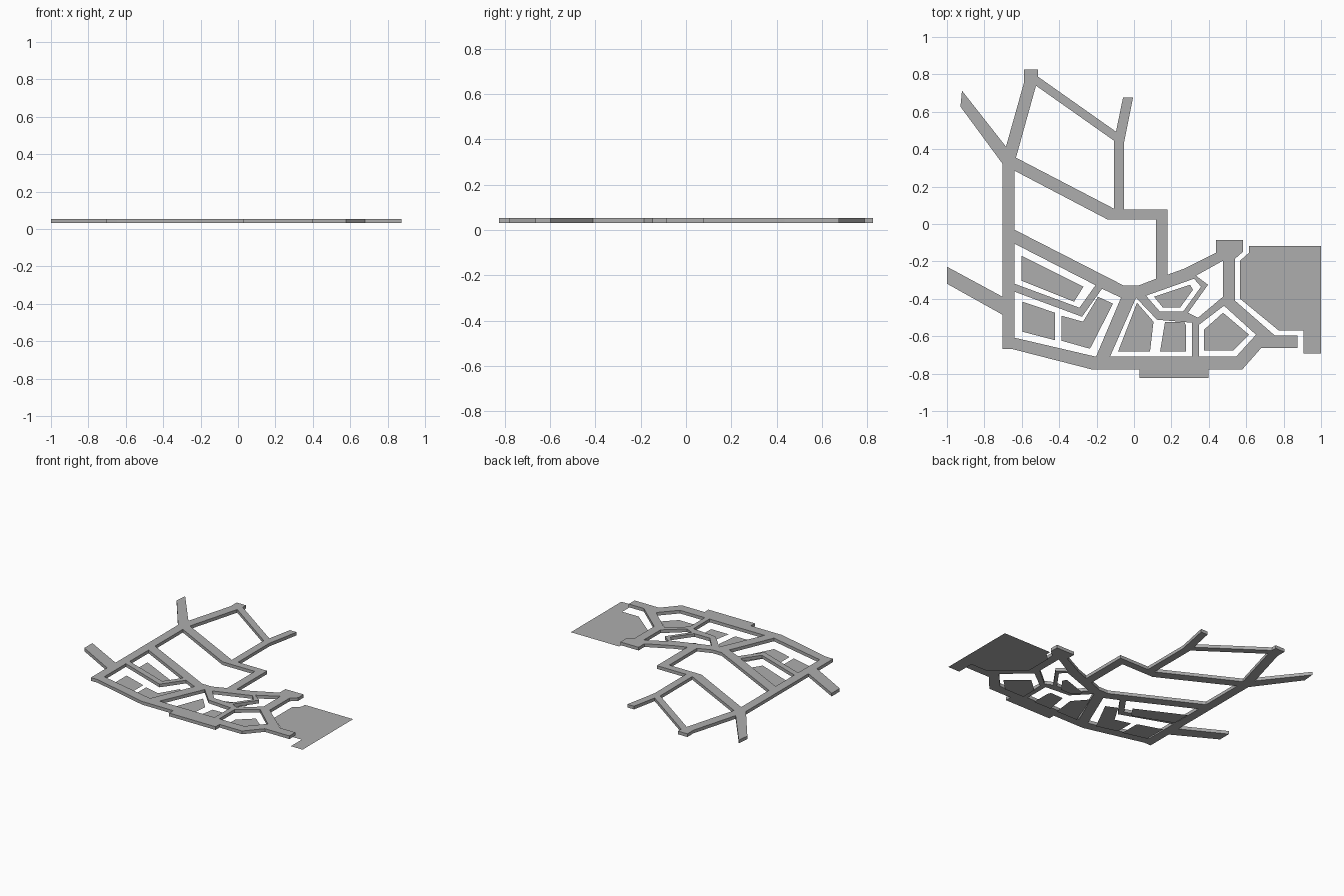
import bpy, bmesh

if "Cube" in bpy.data.objects:
    bpy.data.objects.remove(bpy.data.objects["Cube"])

# Plan drawing units: 187 per model unit, origin at the upper left, y down
UNIT, CX, CY = 187.0, 1134.0, 224.3
ROAD_BOTTOM, ROAD_TOP = 0.031, 0.054

stone = bpy.data.materials.new("light grey")
stone.diffuse_color = (0.42, 0.42, 0.42, 1)
stone.use_nodes = True
stone.node_tree.nodes["Principled BSDF"].inputs["Base Color"].default_value = stone.diffuse_color


def plan(points):
    return [((x - CX) / UNIT, (CY - y) / UNIT) for x, y in points]


def add_object(name, mesh):
    mesh.materials.clear()
    mesh.materials.append(stone)
    obj = bpy.data.objects.new(name, mesh)
    bpy.context.collection.objects.link(obj)
    return obj


def flat_plate(name, points):
    """Single flat face lying on the ground."""
    bm = bmesh.new()
    face = bm.faces.new([bm.verts.new((x, y, 0)) for x, y in plan(points)])
    face.normal_update()
    if face.normal.z < 0:
        face.normal_flip()
    mesh = bpy.data.meshes.new(name)
    bm.to_mesh(mesh)
    bm.free()
    add_object(name, mesh)


def slab_with_holes(name, loops, z0, z1):
    """Filled 2D curve with holes, extruded and turned into a mesh."""
    curve = bpy.data.curves.new(name + "_profile", 'CURVE')
    curve.dimensions = '2D'
    curve.fill_mode = 'BOTH'
    curve.extrude = (z1 - z0) / 2
    for loop in loops:
        pts = plan(loop)
        spline = curve.splines.new('POLY')
        spline.points.add(len(pts) - 1)
        for p, (x, y) in zip(spline.points, pts):
            p.co = (x, y, 0, 1)
        spline.use_cyclic_u = True
    temp = bpy.data.objects.new(name + "_profile", curve)
    bpy.context.collection.objects.link(temp)
    bpy.context.view_layer.update()
    deps = bpy.context.evaluated_depsgraph_get()
    mesh = bpy.data.meshes.new_from_object(temp.evaluated_get(deps))
    bpy.data.objects.remove(temp)
    bm = bmesh.new()
    bm.from_mesh(mesh)
    bmesh.ops.remove_doubles(bm, verts=bm.verts, dist=1e-5)
    bmesh.ops.recalc_face_normals(bm, faces=bm.faces)
    bmesh.ops.translate(bm, verts=bm.verts, vec=(0, 0, (z0 + z1) / 2))
    for f in bm.faces:
        f.smooth = False
        f.material_index = 0
    bm.to_mesh(mesh)
    bm.free()
    mesh.name = name
    add_object(name, mesh)


# Outer edge of the path network, north half then south half
north_edge = [(947, 267), (1002.5, 297), (1002.5, 164), (960.5, 107), (962, 91),
              (1006, 147), (1024, 83), (1024, 70), (1038, 70), (1038, 77),
              (1116, 132), (1123, 98), (1133, 98), (1124, 143), (1124, 210),
              (1167.5, 210), (1167.5, 275), (1184, 269), (1216, 253)]
south_edge = [(1216, 240.5), (1243, 240.5), (1243, 252), (1235, 259), (1235, 301),
              (1275, 336), (1297.5, 336), (1297.5, 348.5), (1261, 348.5),
              (1242, 370), (1208.5, 370), (1208.5, 378.5), (1139.5, 378.5),
              (1139.5, 370), (1093, 370), (1013, 349.5), (1002.5, 349.5),
              (1002.5, 315), (947, 284)]

# Openings between the paths
north_field = [(1036, 86), (1114, 141), (1114, 209), (1016, 158)]
middle_field = [(1014.5, 171), (1108, 220), (1156, 220), (1156, 279),
                (1138, 286), (1124, 286), (1014.5, 230)]
west_upper = [(1014.5, 244), (1095.5, 285.5), (1079.5, 308), (1014.5, 284)]
west_lower = [(1014.5, 292), (1082, 317), (1102, 289), (1121, 298),
              (1096, 357), (1014.5, 338)]
centre = [(1136, 298), (1157, 320), (1192, 323), (1192, 357), (1110, 357)]
centre_upper = [(1146, 296), (1194, 279), (1201, 287), (1183, 312), (1160, 312)]
east_upper = [(1223, 261), (1196, 276), (1208, 285), (1188, 313),
              (1198, 318), (1223, 297)]
east_lower = [(1224, 306), (1256, 335), (1236, 357), (1199, 357), (1199, 325)]

slab_with_holes("path_network",
                [north_edge + south_edge, north_field, middle_field, west_upper,
                 west_lower, centre, centre_upper, east_upper, east_lower],
                ROAD_BOTTOM, ROAD_TOP)

# Flat ground plots inside the openings
flat_plate("plot_west_upper", [(1021.5, 256), (1083.5, 287), (1074, 302), (1021.5, 281)])
flat_plate("plot_west_lower", [(1022.5, 302), (1055, 313), (1055, 340.5), (1022.5, 332)])
flat_plate("plot_west_inner", [(1061.5, 316), (1083, 322), (1098, 297), (1113, 304),
                               (1090, 349), (1061.5, 341)])
flat_plate("plot_centre_left", [(1137, 303), (1153.5, 322), (1150, 352), (1118, 352)])
flat_plate("plot_centre_right", [(1165, 322.5), (1184, 322), (1186, 326),
                                 (1186, 352), (1160, 352)])
flat_plate("plot_centre_upper", [(1154, 297), (1190, 285), (1193, 290),
                                 (1180, 308), (1163, 308)])
flat_plate("plot_east_lower", [(1223, 313), (1249, 335), (1233, 351),
                               (1204, 351), (1204, 330)])

# Large open plaza at the east end
flat_plate("east_plaza", [(1249, 246.5), (1321, 246.5), (1321, 354), (1303.5, 354),
                          (1303.5, 331), (1279, 331), (1240, 299), (1240, 261),
                          (1249, 253)])
